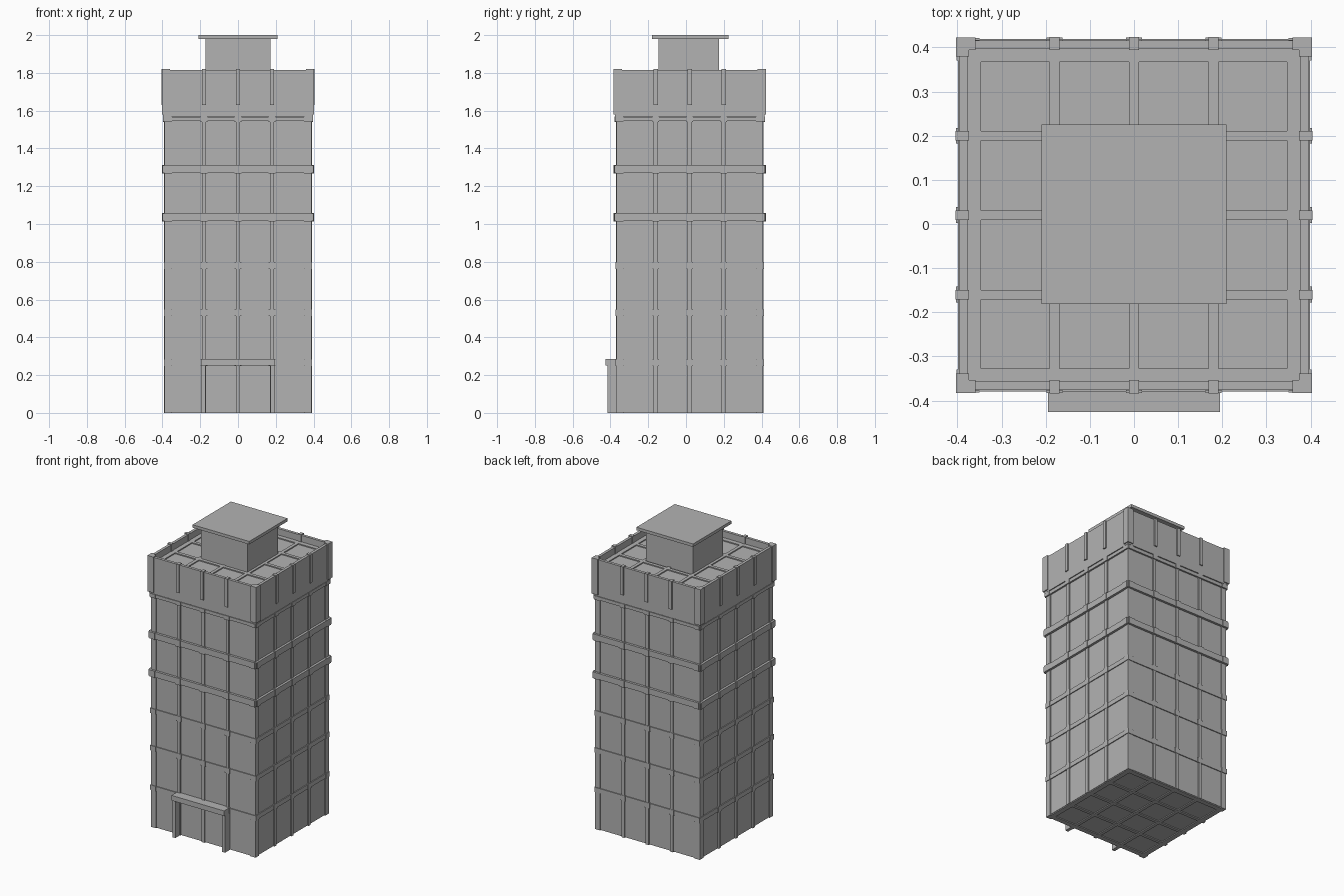
import bpy, bmesh
from mathutils import Vector

default = bpy.data.objects.get("Cube")
if default:
    bpy.data.objects.remove(default, do_unlink=True)

grey = bpy.data.materials.new("concrete grey")
grey.use_nodes = True
grey.diffuse_color = (0.45, 0.45, 0.45, 1)
grey.node_tree.nodes["Principled BSDF"].inputs["Base Color"].default_value = grey.diffuse_color

CY = 0.02          # tower centre in depth
BAYS = (-0.18, 0, 0.18)
SIDES = ((1, 0), (0, 1), (-1, 0), (0, -1))


def build(name, boxes, y=CY):
    """One object from boxes given as (x0, x1, y0, y1, z0, z1)."""
    bm = bmesh.new()
    for x0, x1, y0, y1, z0, z1 in boxes:
        verts = bmesh.ops.create_cube(bm, size=1)["verts"]
        for v in verts:
            v.co = Vector((x1 if v.co.x > 0 else x0,
                           y1 if v.co.y > 0 else y0,
                           z1 if v.co.z > 0 else z0))
    mesh = bpy.data.meshes.new(name)
    bm.to_mesh(mesh)
    bm.free()
    mesh.materials.append(grey)
    obj = bpy.data.objects.new(name, mesh)
    obj.location.y = y
    bpy.context.collection.objects.link(obj)
    return obj


def around(a0, a1, inner, outer, z0, z1):
    """The same box on all four faces: a runs along the wall, inner/outer are depths."""
    out = []
    for c, s in SIDES:
        xs = sorted((c * inner - s * a0, c * outer - s * a1))
        ys = sorted((s * inner + c * a0, s * outer + c * a1))
        out.append((*xs, *ys, z0, z1))
    return out


def square(r, z0, z1):
    return [(-r, r, -r, r, z0, z1)]


# Main block and its wall frame
build("tower_body", square(0.383, 0.006, 1.765))
ribs = []
for p in BAYS:
    ribs += around(p - 0.011, p + 0.011, 0.37, 0.391, 0, 1.57)
build("wall_ribs", ribs)
corners = [(min(i * 0.35, i * 0.388), max(i * 0.35, i * 0.388),
            min(j * 0.35, j * 0.388), max(j * 0.35, j * 0.388), 0, 1.57)
           for i in (-1, 1) for j in (-1, 1)]
build("corner_columns", corners)

# Floor bands, with small blocks where the ribs cross them
for name, z, half, r in (("first", 0.265, 0.015, 0.389), ("second", 0.53, 0.015, 0.389),
                         ("third", 0.78, 0.015, 0.389), ("fourth", 1.035, 0.02, 0.399),
                         ("fifth", 1.29, 0.02, 0.399), ("sixth", 1.555, 0.011, 0.394)):
    build(name + "_floor_band", square(r, z - half, z + half))
    blocks = []
    for p in BAYS:
        blocks += around(p - 0.018, p + 0.018, 0.37, r + 0.004, z - half - 0.003, z + half + 0.003)
    for e in (-1, 1):
        blocks += around(e * 0.37 - 0.02, e * 0.37 + 0.02, 0.37, r + 0.003,
                         z - half - 0.002, z + half + 0.002)
    build(name + "_floor_band_blocks", blocks)

# Parapet: hollow wall, ribs and corner caps
build("parapet_wall", around(-0.396, 0.396, 0.377, 0.396, 1.57, 1.815))
parapet_ribs = []
for p in BAYS:
    parapet_ribs += around(p - 0.011, p + 0.011, 0.374, 0.404, 1.63, 1.82)
build("parapet_ribs", parapet_ribs)
caps = []
for e in (-1, 1):
    caps += around(e * 0.381 - 0.022, e * 0.381 + 0.022, 0.374, 0.403, 1.58, 1.82)
build("parapet_corners", caps)

# Grid beams on the roof deck and on the underside
for name, z0, z1 in (("roof_beams", 1.755, 1.772), ("base_beams", 0, 0.012)):
    beams = around(-0.38, 0.38, 0.347, 0.38, z0, z1)
    for p in BAYS:
        beams += [(p - 0.011, p + 0.011, -0.38, 0.38, z0, z1),
                  (-0.38, 0.38, p - 0.011, p + 0.011, z0, z1)]
    build(name, beams)

# Roof house with overhanging lid
build("roof_house", [(-0.173, 0.173, -0.16, 0.16, 1.76, 1.982)], 0.015)
build("roof_house_lid", [(-0.21, 0.21, -0.203, 0.203, 1.98, 2.0)], 0.022)

# Entrance porch: two posts and a lintel
build("porch_posts", [(s * 0.184 - 0.011, s * 0.184 + 0.011, -0.416, -0.36, 0, 0.26)
                      for s in (-1, 1)], 0)
build("porch_lintel", [(-0.195, 0.195, -0.426, -0.36, 0.25, 0.284)], 0)
